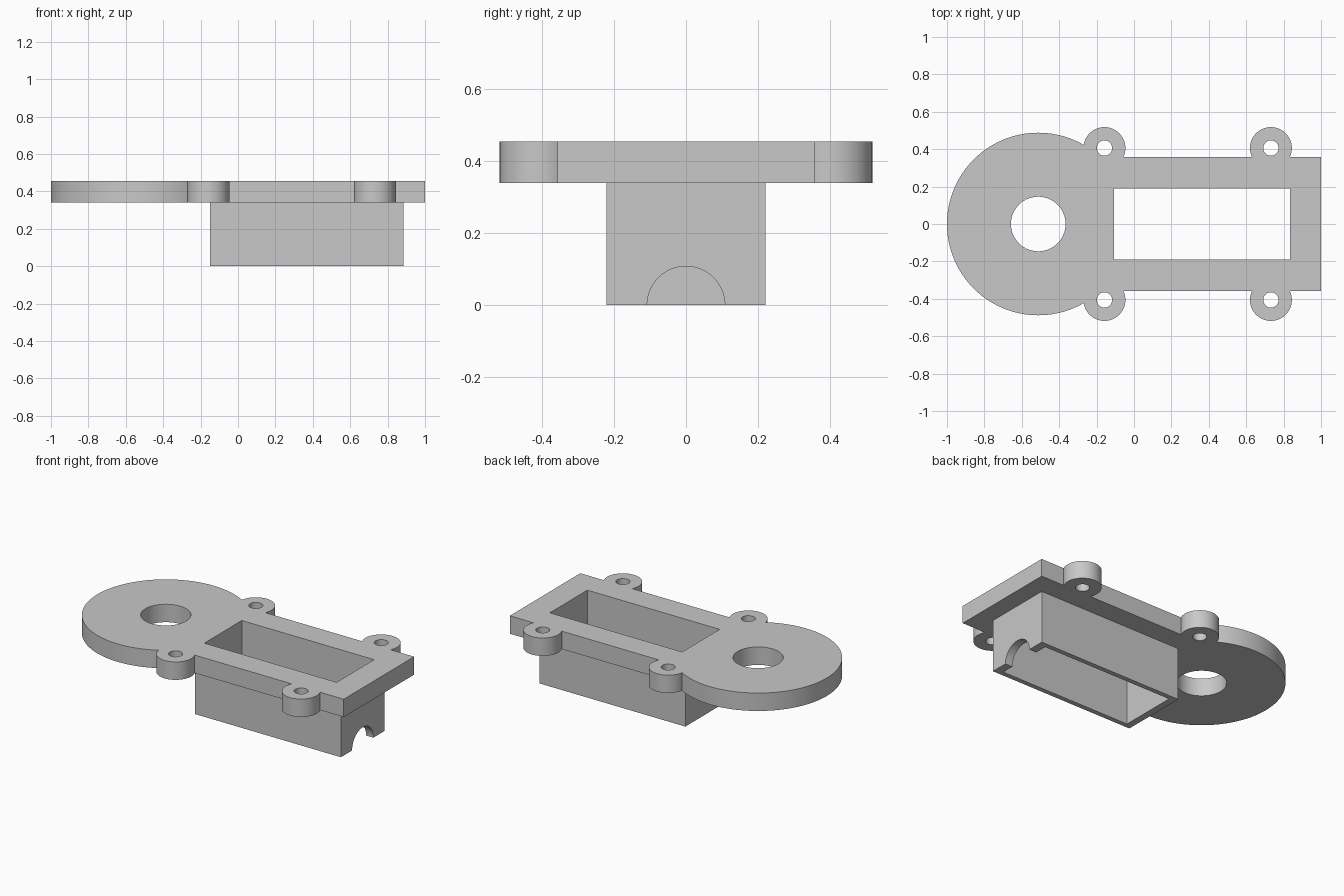
import bpy, math

if "Cube" in bpy.data.objects:
    bpy.data.objects.remove(bpy.data.objects["Cube"], do_unlink=True)

grey = bpy.data.materials.new("light_grey")
grey.use_nodes = True
grey.diffuse_color = (0.58, 0.58, 0.58, 1)
grey.node_tree.nodes["Principled BSDF"].inputs["Base Color"].default_value = (0.58, 0.58, 0.58, 1)

BASE, TOP = 0.34, 0.455      # underside and top of the flange
EAR_Y = 0.406


def box(name, x0, x1, half_y, z0, z1):
    bpy.ops.mesh.primitive_cube_add(size=1, location=((x0 + x1) / 2, 0, (z0 + z1) / 2))
    ob = bpy.context.object
    ob.name = name
    ob.scale = (x1 - x0, 2 * half_y, z1 - z0)
    bpy.ops.object.transform_apply(location=True, rotation=True, scale=True)
    ob.data.materials.append(grey)
    return ob


def cylinder(name, x, y, radius, z0, z1, sides=96):
    bpy.ops.mesh.primitive_cylinder_add(vertices=sides, radius=radius, depth=z1 - z0,
                                        location=(x, y, (z0 + z1) / 2))
    ob = bpy.context.object
    ob.name = name
    bpy.ops.object.transform_apply(location=True, rotation=True, scale=True)
    ob.data.materials.append(grey)
    return ob


def combine(target, tool, operation):
    mod = target.modifiers.new(operation.title(), "BOOLEAN")
    mod.operation = operation
    mod.solver = "EXACT"
    mod.object = tool
    bpy.ops.object.select_all(action="DESELECT")
    bpy.context.view_layer.objects.active = target
    target.select_set(True)
    bpy.ops.object.modifier_apply(modifier=mod.name)
    bpy.data.objects.remove(tool, do_unlink=True)


# Flange: rectangular plate with a round end and four screw ears
body = box("mounting_bracket", -0.45, 1.0, 0.357, BASE, TOP)
combine(body, cylinder("round_end", -0.512, 0, 0.488, BASE, TOP, 128), "UNION")
ears = [(x, side * EAR_Y) for x in (-0.158, 0.732) for side in (-1, 1)]
for x, y in ears:
    combine(body, cylinder("screw_ear", x, y, 0.112, BASE, TOP), "UNION")

# Hollow housing below the flange, open through top and bottom
combine(body, box("housing", -0.15, 0.885, 0.221, 0, BASE + 0.05), "UNION")
combine(body, box("housing_opening", -0.106, 0.833, 0.19, -0.1, TOP + 0.1), "DIFFERENCE")

# Round holes through the flange
combine(body, cylinder("centre_hole", -0.512, 0, 0.146, BASE - 0.1, TOP + 0.1), "DIFFERENCE")
for x, y in ears:
    combine(body, cylinder("screw_hole", x, y, 0.041, BASE - 0.1, TOP + 0.1, 48), "DIFFERENCE")

# Half-round notch in the end wall of the housing
notch = cylinder("end_notch", 0, 0, 0.108, -0.1, 0.1)
notch.rotation_euler = (0, math.pi / 2, 0)
notch.location = (0.87, 0, 0)
bpy.context.view_layer.update()
combine(body, notch, "DIFFERENCE")

bpy.ops.object.select_all(action="DESELECT")
body.select_set(True)
bpy.context.view_layer.objects.active = body
bpy.ops.object.shade_smooth_by_angle(angle=math.radians(30))
